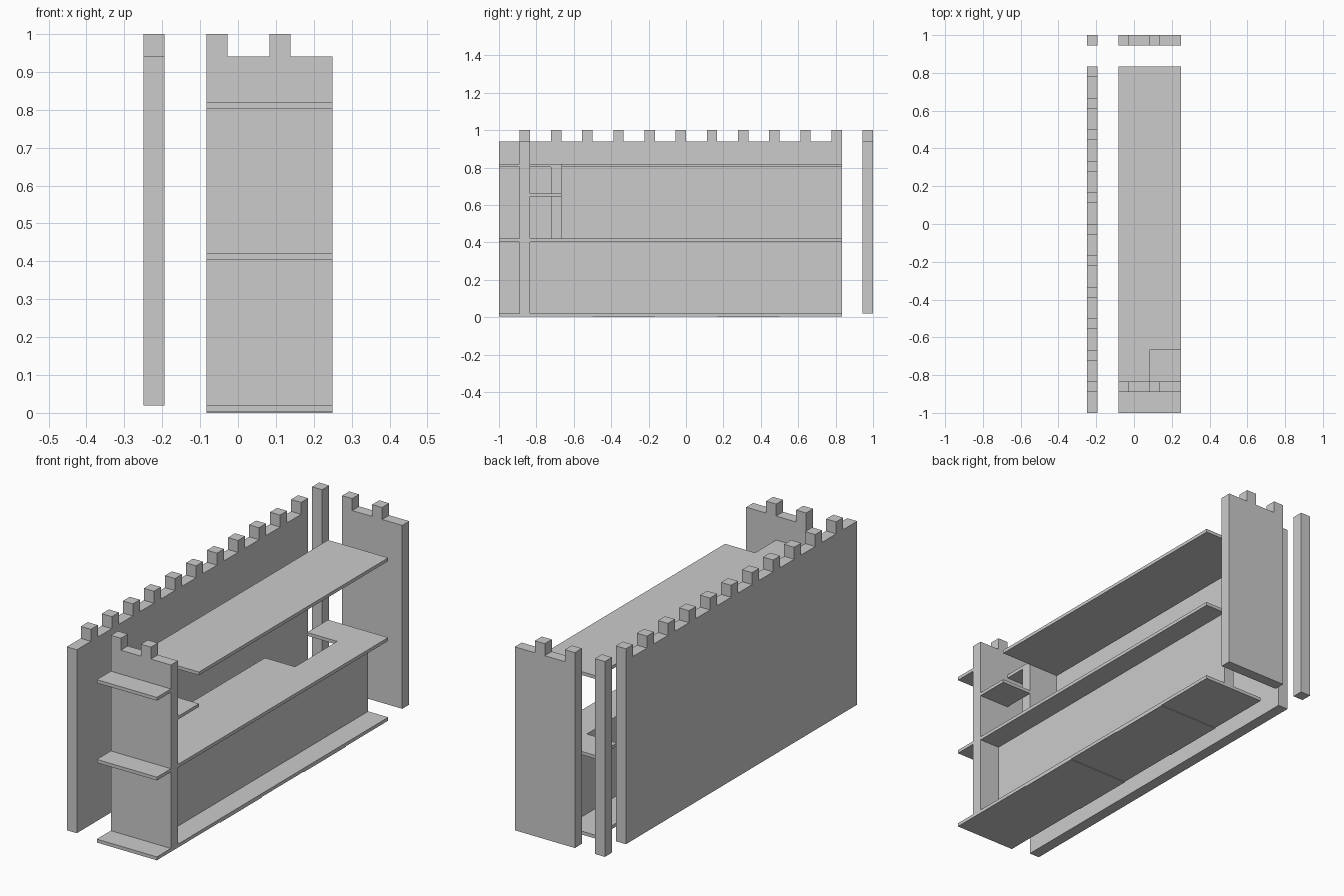
import bpy, bmesh
from mathutils import Vector

if "Cube" in bpy.data.objects:
    bpy.data.objects.remove(bpy.data.objects["Cube"])

U = 1 / 18             # wall thickness and merlon size
T = 0.0167             # shelf thickness
X0, X1 = -1.5 * U, 0.25   # depth of the shelves
Y0, Y1 = -1.0, 15 * U     # length of the shelves
PANEL = -16 * U        # front end panel position
LEVELS = (0.02, 0.42, 0.82)   # shelf top heights


def extrude(name, points, direction):
    """Closed outline pushed along a direction into a solid."""
    bm = bmesh.new()
    face = bm.faces.new([bm.verts.new(p) for p in points])
    out = bmesh.ops.extrude_face_region(bm, geom=[face])
    verts = [g for g in out["geom"] if isinstance(g, bmesh.types.BMVert)]
    bmesh.ops.translate(bm, vec=Vector(direction), verts=verts)
    bmesh.ops.recalc_face_normals(bm, faces=bm.faces)
    mesh = bpy.data.meshes.new(name)
    bm.to_mesh(mesh)
    bm.free()
    obj = bpy.data.objects.new(name, mesh)
    bpy.context.collection.objects.link(obj)
    return obj


def slab(name, outline, z_low, z_high):
    return extrude(name, [(x, y, z_low) for x, y in outline], (0, 0, z_high - z_low))


def box(name, x0, x1, y0, y1, z0, z1):
    return slab(name, [(x0, y0), (x1, y0), (x1, y1), (x0, y1)], z0, z1)


def battlement(start, end, merlons):
    """Wall outline (along, up) with square merlons on the top edge."""
    pts = [(end, LEVELS[0]), (start, LEVELS[0])]
    low = 1 - 0.06
    if merlons[0] > start + 0.001:
        pts.append((start, low))
    for m in merlons:
        if m > start + 0.001:
            pts.append((m, low))
        pts += [(m, 1), (m + U, 1)]
        if m + U < end - 0.001:
            pts.append((m + U, low))
    if merlons[-1] + U < end - 0.001:
        pts.append((end, low))
    return pts


# long crenellated wall and its separate corner post
long_profile = battlement(Y0, Y1, [PANEL + 3 * U * i for i in range(11)])
extrude("long_wall", [(-0.25, y, z) for y, z in long_profile], (U, 0, 0))
box("corner_post", -0.25, -0.25 + U, 1 - U, 1, LEVELS[0], 1)

# crenellated end panels
for name, y in (("front_end_panel", PANEL), ("back_end_panel", 1 - U)):
    profile = battlement(X0, X1, [X0, X0 + 3 * U])
    extrude(name, [(x, y, z) for x, z in profile], (0, U, 0))

# bottom shelf with thin plates beneath
box("bottom_shelf", X0, X1, Y0, Y1, 0.003, LEVELS[0])
for i, (a, b) in enumerate(((-0.5, -1 / 6), (1 / 6, 0.5))):
    box(f"base_plate_{i + 1}", X0, X1, a, b, 0, 0.003)

# outer ledges in front of the end panel
for name, z in (("middle_ledge", LEVELS[1]), ("top_ledge", LEVELS[2])):
    box(name, X0, X1, Y0, PANEL, z - T, z)

# middle shelf with a stair opening on its rear edge
ys, xm = PANEL + U, 1.5 * U
slab("middle_shelf", [(X0, ys), (X1, ys), (X1, Y1), (X0, Y1), (X0, 12 * U),
                      (xm, 12 * U), (xm, 6 * U), (X0, 6 * U)], LEVELS[1] - T, LEVELS[1])

# top shelf with a notched corner, and the small half-height shelf below it
slab("top_shelf", [(X0, ys), (xm, ys), (xm, -12 * U), (X1, -12 * U),
                   (X1, Y1), (X0, Y1)], LEVELS[2] - T, LEVELS[2])
box("small_shelf", xm, X1, ys, -12 * U, 0.645, 0.661)

# inner walls
box("lower_inner_wall", xm, xm + U, ys, Y1, LEVELS[0], LEVELS[1] - T)
box("upper_partition", X0, xm, -13 * U, -12 * U, LEVELS[1], LEVELS[2] - T)
